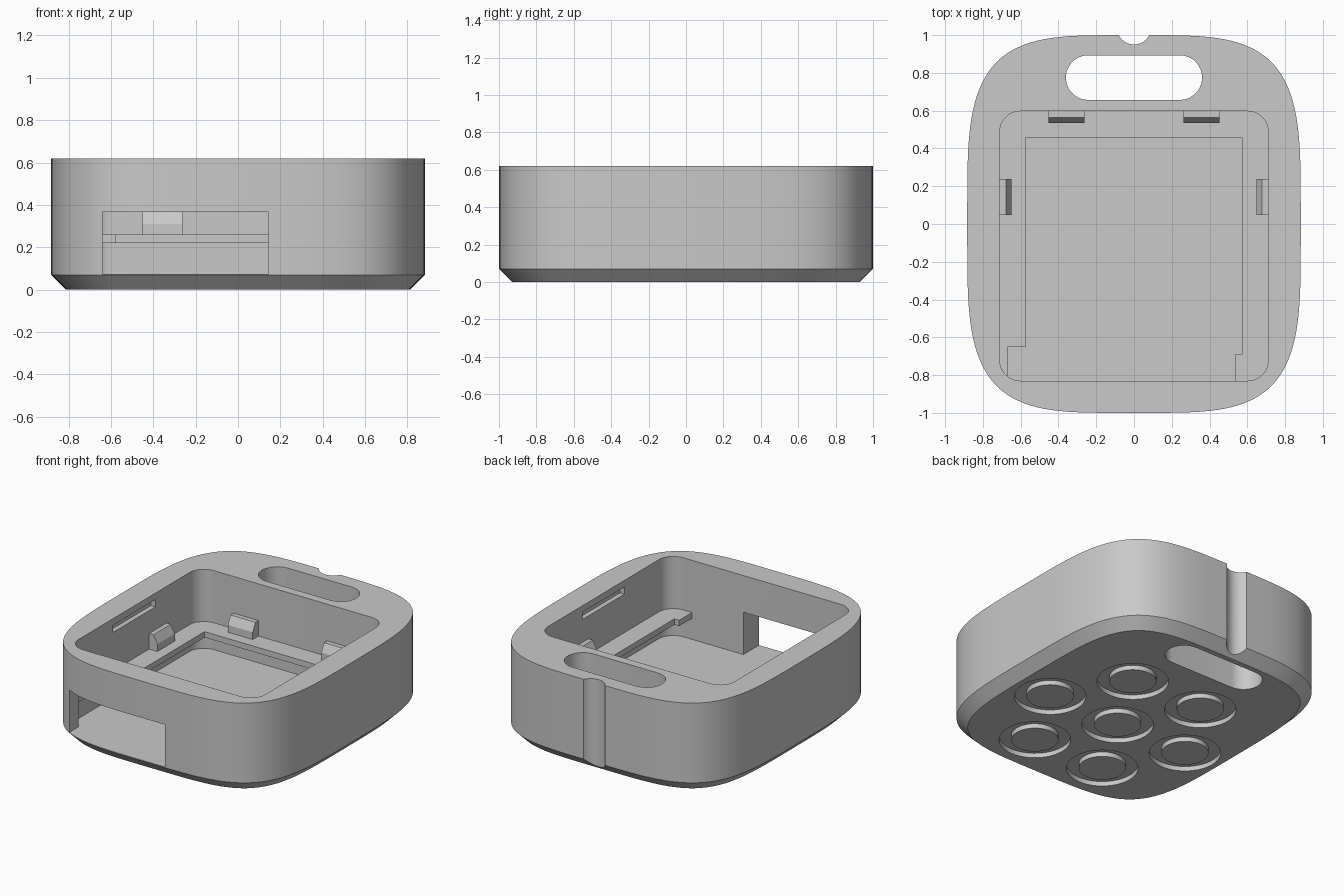
import bpy, bmesh
from math import sin, cos, pi, radians
from mathutils import Matrix

cube = bpy.data.objects.get("Cube")
if cube:
    bpy.data.objects.remove(cube, do_unlink=True)

HEIGHT, CHAMFER, FLOOR = 0.62, 0.07, 0.075
POCKET_X, POCKET_FRONT, POCKET_BACK, POCKET_RADIUS = 0.711, -0.83, 0.597, 0.11

grey = bpy.data.materials.new("plain grey")
grey.use_nodes = True
colour = (0.585, 0.585, 0.585, 1)
grey.diffuse_color = colour
grey.node_tree.nodes["Principled BSDF"].inputs["Base Color"].default_value = colour


def make_object(name, bm):
    bmesh.ops.recalc_face_normals(bm, faces=bm.faces)
    mesh = bpy.data.meshes.new(name)
    bm.to_mesh(mesh)
    bm.free()
    mesh.materials.append(grey)
    obj = bpy.data.objects.new(name, mesh)
    bpy.context.collection.objects.link(obj)
    return obj


def loft(name, rings):
    """Closed solid through equal-length rings of 3D points."""
    bm = bmesh.new()
    loops = [[bm.verts.new(p) for p in ring] for ring in rings]
    n = len(loops[0])
    for low, high in zip(loops, loops[1:]):
        for i in range(n):
            j = (i + 1) % n
            bm.faces.new((low[i], low[j], high[j], high[i]))
    bm.faces.new(loops[0][::-1])
    bm.faces.new(loops[-1])
    return make_object(name, bm)


def prism(name, outline, z0, z1):
    return loft(name, [[(x, y, z) for x, y in outline] for z in (z0, z1)])


def box(name, x0, x1, y0, y1, z0, z1):
    return prism(name, [(x0, y0), (x1, y0), (x1, y1), (x0, y1)], z0, z1)


def circle(x, y, r, n=48):
    return [(x + r * cos(2 * pi * i / n), y + r * sin(2 * pi * i / n)) for i in range(n)]


def rounded_rect(x0, x1, y0, y1, r, steps=12):
    corners = [(x1 - r, y1 - r), (x0 + r, y1 - r), (x0 + r, y0 + r), (x1 - r, y0 + r)]
    return [(cx + r * cos(pi / 2 * (k + i / steps)), cy + r * sin(pi / 2 * (k + i / steps)))
            for k, (cx, cy) in enumerate(corners) for i in range(steps + 1)]


def pocket_outline(grow=0):
    return rounded_rect(-POCKET_X - grow, POCKET_X + grow, POCKET_FRONT - grow,
                        POCKET_BACK + grow, POCKET_RADIUS + grow)


def squircle(inset, n=160, a=0.883, b=1.0):
    """Fourth-power superellipse, moved inward along its normal."""
    points = []
    for i in range(n):
        c, s = cos(2 * pi * i / n), sin(2 * pi * i / n)
        x = a * abs(c) ** 0.5 * (1 if c > 0 else -1)
        y = b * abs(s) ** 0.5 * (1 if s > 0 else -1)
        nx, ny = x ** 3 / a ** 4, y ** 3 / b ** 4
        length = (nx * nx + ny * ny) ** 0.5
        points.append((x - inset * nx / length, y - inset * ny / length))
    return points


def cut(target, cutter):
    """Subtract the cutter and discard it."""
    mod = target.modifiers.new("cut", "BOOLEAN")
    mod.operation, mod.solver, mod.object = "DIFFERENCE", "EXACT", cutter
    graph = bpy.context.evaluated_depsgraph_get()
    mesh = bpy.data.meshes.new_from_object(target.evaluated_get(graph))
    target.modifiers.clear()
    target.data = mesh
    bpy.data.objects.remove(cutter, do_unlink=True)


# Outer shell with chamfered base
shell = loft("case_shell", [
    [(x, y, z) for x, y in squircle(inset)]
    for inset, z in ((CHAMFER, 0), (0, CHAMFER), (0, HEIGHT))])

# Main pocket, front window, handle opening and rear cord notch
cut(shell, prism("pocket", pocket_outline(), FLOOR, 1))
cut(shell, box("window", -0.64, 0.143, -1.2, -0.7, FLOOR, 0.367))
cut(shell, prism("handle", rounded_rect(-0.36, 0.36, 0.657, 0.893, 0.117), -0.1, 1))
cut(shell, prism("notch", circle(0, 1.04, 0.09), -0.1, 1))

# Long slots in the side walls
for side in (-1, 1):
    x0, x1 = sorted((side * 0.6, side * 0.745))
    cut(shell, box("slot", x0, x1, -0.345, 0.115, 0.525, 0.575))

# Ring grooves under the base: one in the middle, six around it
MIDDLE, SPREAD = -0.16, 0.55
centres = [(0, MIDDLE)] + [(SPREAD * cos(k * pi / 3), SPREAD * sin(k * pi / 3) + MIDDLE)
                           for k in range(6)]
for x, y in centres:
    groove = prism("groove", circle(x, y, 0.224), -0.1, 0.032)
    cut(groove, prism("post", circle(x, y, 0.147), -0.2, 0.1))
    cut(shell, groove)

# Thin shelf along three pocket walls, stepped near the front
shelf = prism("shelf", pocket_outline(0.002), 0.22, 0.26)
cut(shelf, box("front_gap", -0.67, 0.535, -1, -0.65, 0, 1))
cut(shelf, box("main_gap", -0.575, 0.572, -0.69, 0.457, 0, 1))


# Snap clips: bevelled blocks standing out from a wall
def clip(name, x, y, angle, width=0.19):
    profile = [(0.003, 0.258), (-0.063, 0.258), (-0.063, 0.31), (-0.033, 0.367), (0.003, 0.367)]
    obj = loft(name, [[(side * width / 2, d, z) for d, z in profile] for side in (-1, 1)])
    obj.data.transform(Matrix.Translation((x, y, 0)) @ Matrix.Rotation(radians(angle), 4, "Z"))


clip("back_clip_right", -0.357, POCKET_BACK, 0)
clip("back_clip_left", 0.357, POCKET_BACK, 0)
clip("side_clip_right", -POCKET_X, 0.142, 90)
clip("side_clip_left", POCKET_X, 0.142, -90)

# Smooth curved walls, crisp edges
bpy.ops.object.select_all(action="DESELECT")
shell.select_set(True)
bpy.context.view_layer.objects.active = shell
bpy.ops.object.shade_smooth_by_angle(angle=radians(25))
